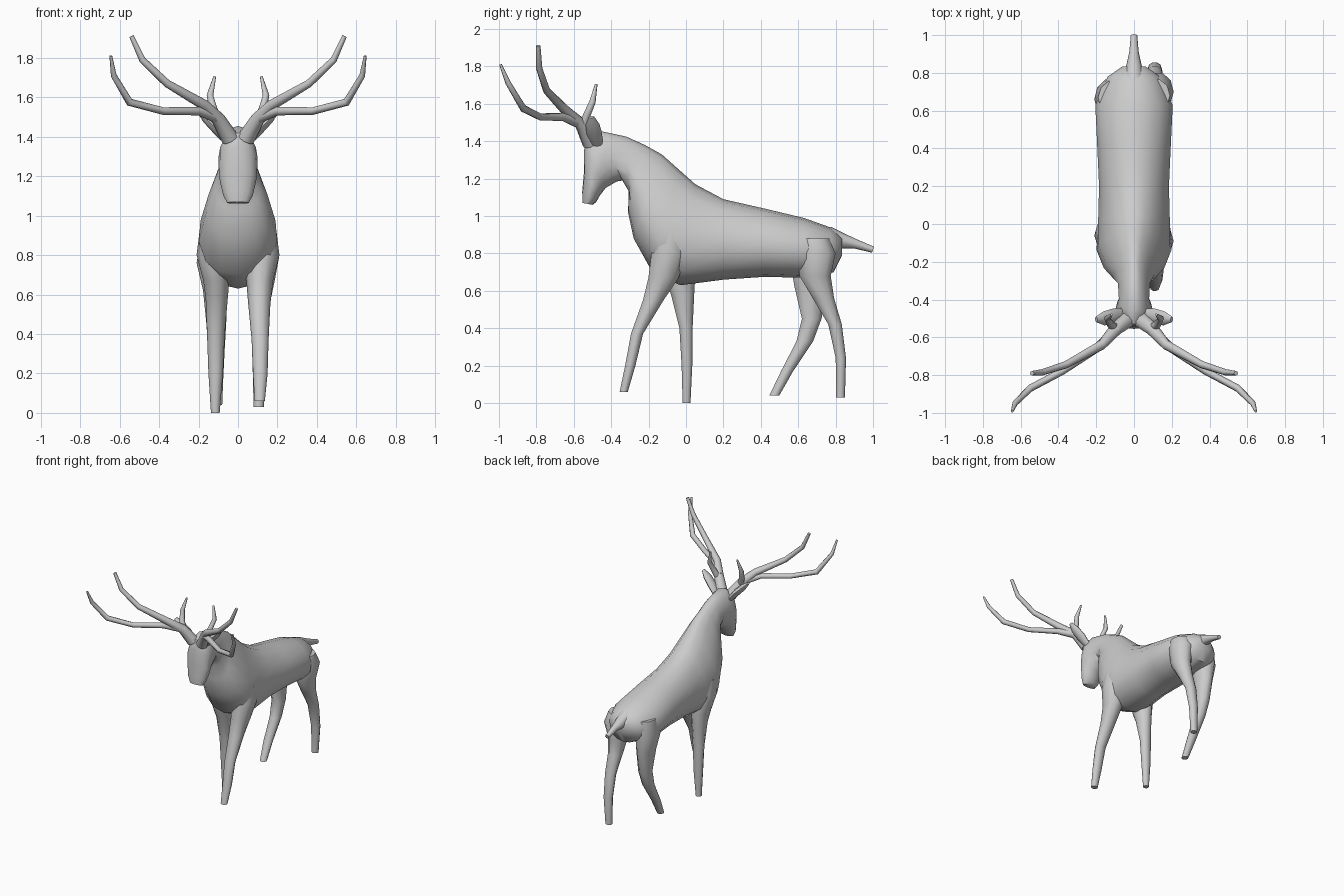
import bpy, bmesh, math
from mathutils import Vector


def loft(name, rings, mirror=False):
    """Skin a list of rings (equal point counts), cap both ends."""
    bm = bmesh.new()
    loops = [[bm.verts.new(p) for p in ring] for ring in rings]
    n = len(loops[0])
    for a, b in zip(loops, loops[1:]):
        for i in range(n):
            bm.faces.new((a[i], a[(i + 1) % n], b[(i + 1) % n], b[i]))
    bm.faces.new(loops[0])
    bm.faces.new(loops[-1])
    bmesh.ops.recalc_face_normals(bm, faces=bm.faces)
    mesh = bpy.data.meshes.new(name)
    bm.to_mesh(mesh)
    bm.free()
    obj = bpy.data.objects.new(name, mesh)
    bpy.context.collection.objects.link(obj)
    if mirror:
        obj.modifiers.new("mirror", 'MIRROR').use_bisect_axis[0] = False
    bpy.context.view_layer.objects.active = obj
    obj.select_set(True)
    bpy.ops.object.shade_smooth_by_angle(angle=math.radians(50))
    obj.select_set(False)
    return obj


def angles(n):
    return [2 * math.pi * i / n for i in range(n)]


def body_ring(ty, tz, by, bz, w, pear):
    """Section between a top and a bottom point; pear narrows the top."""
    top, bot = Vector((0, ty, tz)), Vector((0, by, bz))
    mid, half = (top + bot) / 2, (top - bot) / 2
    return [mid + half * math.cos(a) +
            Vector((w * math.sin(a) * (1 - pear * math.cos(a)), 0, 0))
            for a in angles(16)]


def leg(name, side, sections):
    """Horizontal sections: x, y, z, half width, half depth."""
    loft(name, [[(side * x + rx * math.cos(a), y + ry * math.sin(a), z)
                 for a in angles(10)] for x, y, z, rx, ry in sections])


def tube(name, points, flat=1.0, n=8, mirror=True):
    """Tapered tube through x, y, z, radius points."""
    pts = [Vector(p[:3]) for p in points]
    rings = []
    for i, p in enumerate(points):
        t = (pts[min(i + 1, len(pts) - 1)] - pts[max(i - 1, 0)]).normalized()
        u = t.cross(Vector((0, 1, 0))).normalized()
        v = t.cross(u)
        rings.append([pts[i] + p[3] * (flat * u * math.cos(a) + v * math.sin(a))
                      for a in angles(n)])
    loft(name, rings, mirror)


# Torso, neck and head in one skin, from rump to nose
loft("body", [body_ring(*r) for r in (
    (.835, .89, .835, .79, .06, 0),
    (.77, .94, .79, .70, .14, 0),
    (.63, .99, .63, .67, .205, .1),
    (.42, 1.04, .42, .675, .195, .1),
    (.20, 1.09, .20, .66, .185, .1),
    (.05, 1.17, -.03, .63, .19, .2),
    (-.04, 1.25, -.18, .70, .19, .35),
    (-.13, 1.33, -.28, .88, .15, .4),
    (-.22, 1.38, -.31, 1.02, .11, .35),
    (-.32, 1.425, -.305, 1.13, .085, .15),
    (-.46, 1.455, -.34, 1.19, .08, 0),
    (-.53, 1.42, -.37, 1.185, .098, 0),
    (-.545, 1.35, -.43, 1.15, .098, 0),
    (-.545, 1.24, -.46, 1.11, .092, 0),
    (-.555, 1.13, -.48, 1.075, .075, 0),
    (-.553, 1.07, -.50, 1.06, .055, 0))])

# Four walking legs
leg("front_leg_right", 1, (
    (.11, -.08, .92, .085, .09), (.12, -.09, .80, .09, .10),
    (.11, -.12, .67, .068, .085), (.108, -.175, .55, .056, .058),
    (.112, -.262, .37, .043, .034), (.113, -.298, .20, .037, .029),
    (.11, -.333, .06, .026, .023)))
leg("front_leg_left", -1, (
    (.11, -.07, .92, .085, .09), (.12, -.06, .80, .09, .10),
    (.11, -.035, .67, .066, .088), (.108, -.018, .58, .056, .065),
    (.112, 0, .40, .045, .037), (.113, .005, .20, .037, .030),
    (.115, .003, 0, .022, .022)))
leg("hind_leg_right", 1, (
    (.11, .68, .88, .08, .09), (.125, .70, .80, .085, .105),
    (.118, .69, .68, .07, .088), (.11, .735, .56, .053, .06),
    (.11, .797, .42, .043, .038), (.11, .828, .24, .036, .029),
    (.105, .826, .03, .026, .025)))
leg("hind_leg_left", -1, (
    (.11, .67, .88, .08, .09), (.125, .66, .76, .085, .11),
    (.115, .668, .62, .062, .092), (.11, .672, .45, .05, .055),
    (.11, .635, .33, .043, .047), (.11, .54, .17, .035, .034),
    (.105, .472, .04, .025, .028)))

# Tail
tube("tail", ((0, .76, .885, .06), (0, .83, .868, .043),
              (0, .91, .85, .025), (0, 1.0, .82, .017)), flat=1.0, mirror=False)

# Antlers: main beam, lower branch and short rear tine, mirrored
tube("antler_beam", (
    (.04, -.51, 1.39, .045), (.10, -.56, 1.49, .035), (.17, -.64, 1.56, .027),
    (.36, -.745, 1.67, .02), (.485, -.785, 1.79, .017), (.54, -.79, 1.91, .012)))
tube("antler_branch", (
    (.09, -.555, 1.49, .03), (.20, -.66, 1.53, .022), (.38, -.78, 1.53, .019),
    (.55, -.87, 1.575, .02), (.63, -.95, 1.71, .015), (.645, -.992, 1.81, .007)))
tube("antler_tine", (
    (.10, -.55, 1.48, .025), (.125, -.53, 1.54, .02),
    (.142, -.50, 1.61, .017), (.118, -.48, 1.705, .007)))

# Ears
tube("ear", ((.06, -.475, 1.38, .03), (.11, -.49, 1.44, .042),
             (.16, -.50, 1.49, .037), (.20, -.505, 1.53, .015)), flat=.6)
